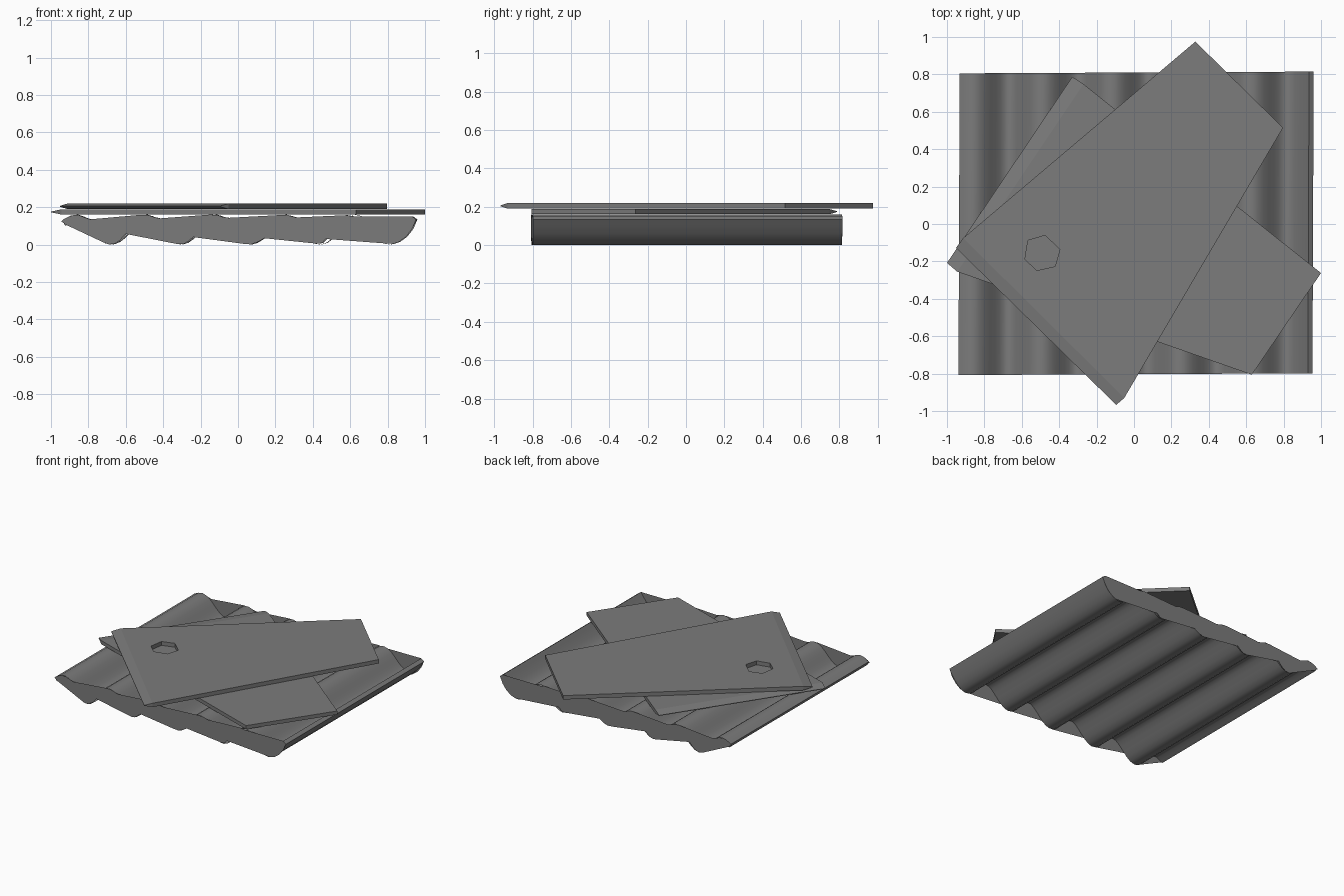
import bpy, bmesh, math
from mathutils import Vector

if "Cube" in bpy.data.objects:
    bpy.data.objects.remove(bpy.data.objects["Cube"])

grey = bpy.data.materials.new("slate grey")
grey.diffuse_color = (0.2, 0.2, 0.2, 1)
grey.use_nodes = True
grey.node_tree.nodes["Principled BSDF"].inputs["Base Color"].default_value = grey.diffuse_color


def make_object(name, bm):
    bmesh.ops.recalc_face_normals(bm, faces=bm.faces[:])
    mesh = bpy.data.meshes.new(name)
    bm.to_mesh(mesh)
    bm.free()
    ob = bpy.data.objects.new(name, mesh)
    bpy.context.collection.objects.link(ob)
    mesh.materials.append(grey)
    return ob


def loft(name, rings, caps=True):
    """Skin a stack of equal-length point loops and optionally cap both ends."""
    bm = bmesh.new()
    loops = [[bm.verts.new(p) for p in ring] for ring in rings]
    n = len(loops[0])
    for a, b in zip(loops, loops[1:]):
        for i in range(n):
            j = (i + 1) % n
            bm.faces.new((a[i], a[j], b[j], b[i]))
    if caps:
        bm.faces.new(loops[0])
        bm.faces.new(loops[-1])
    return make_object(name, bm)


def place(profile, y):
    """Put an x-z profile at depth y, with the sheet's slight turn about z."""
    return [Vector((x + .003 + .004 * y, y + .005 * x, z)) for x, z in profile]


Y_ENDS = (-.803, .81)

# Thin corrugated sheet: wavy centre line with constant thickness
PERIOD, CREST, AMP, MID, HALF = .372, -.866, .065, .080, .015
line = [Vector((-.932, .116))]
x = -.915
while x < .905:
    line.append(Vector((x, MID + AMP * math.cos(2 * math.pi * (x - CREST) / PERIOD))))
    x += PERIOD / 14
line += [Vector((.922, .113)), Vector((.942, .142))]
over, under = [], []
for i, p in enumerate(line):
    d = (line[min(i + 1, len(line) - 1)] - line[max(i - 1, 0)]).normalized()
    side = Vector((-d.y, d.x)) * HALF
    over.append(p + side)
    under.append(p - side)
outline = over + under[::-1]
sheet = loft("corrugated_sheet", [place(outline, y) for y in Y_ENDS], caps=False)
bpy.ops.object.select_all(action='DESELECT')
sheet.select_set(True)
bpy.context.view_layer.objects.active = sheet
bpy.ops.object.shade_smooth_by_angle(angle=0.8)

# Flat end plates that close most of each wave with a sawtooth outline
teeth = [(-.945, .124), (-.93, .137), (-.90, .152), (-.87, .158), (-.845, .155),
         (-.815, .143), (-.79, .135), (-.52, .159), (-.48, .157), (-.45, .147),
         (-.42, .140), (-.15, .160), (-.11, .158), (-.08, .147), (-.05, .143),
         (.23, .158), (.27, .156), (.31, .145), (.58, .157), (.62, .150),
         (.93, .151), (.953, .134), (.932, .085), (.90, .043), (.86, .014),
         (.83, .004), (.79, .006), (.47, .030), (.45, .008), (.42, .005),
         (.14, .034), (.11, .016), (.07, .001), (.03, .004), (-.24, .040),
         (-.265, .018), (-.29, .003), (-.32, .002), (-.60, .057), (-.63, .024),
         (-.66, .004), (-.69, .001), (-.72, .012), (-.92, .106)]
for name, y in zip(("front_end_plate", "back_end_plate"), Y_ENDS):
    bm = bmesh.new()
    bm.faces.new([bm.verts.new(p) for p in place(teeth, y)])
    make_object(name, bm)


# Flat boards, each with one edge (first two corners) ground to a blunt wedge
def board(name, tip, inner, far, z0, z1):
    mid, t = (z0 + z1) / 2, 0.002
    bm = bmesh.new()
    lo, hi = ([bm.verts.new((x, y, z)) for x, y in inner + far] for z in (z0, z1))
    tl, th = ([bm.verts.new((x, y, z)) for x, y in tip] for z in (mid - t, mid + t))
    bm.faces.new(lo)
    bm.faces.new(hi)
    for i in range(1, 4):
        j = (i + 1) % 4
        bm.faces.new((lo[i], lo[j], hi[j], hi[i]))
    for a, b in ((lo, tl), (tl, th), (th, hi)):
        bm.faces.new((a[0], a[1], b[1], b[0]))
    for k in (0, 1):
        bm.faces.new((lo[k], tl[k], th[k], hi[k]))
    return make_object(name, bm)


board("lower_board",
      [(-1.0, -.208), (-.33, .787)], [(-.945, -.255), (-.27, .748)],
      [(1.0, -.262), (.63, -.806)], .161, .188)
upper = board("upper_board",
              [(-.952, -.128), (-.095, -.967)], [(-.913, -.075), (-.052, -.93)],
              [(.797, .515), (.328, .975)], .190, .219)

# Six-sided hole through the upper board
hole = [(-.567, -.088), (-.476, -.061), (-.396, -.136),
        (-.422, -.227), (-.519, -.248), (-.583, -.189)]
cutter = loft("hole_cutter", [[(x, y, z) for x, y in hole] for z in (.17, .25)])
cutter.hide_render = True
mod = upper.modifiers.new("hole", 'BOOLEAN')
mod.operation, mod.solver, mod.object = 'DIFFERENCE', 'EXACT', cutter
bpy.context.view_layer.update()
cut_mesh = bpy.data.meshes.new_from_object(
    upper.evaluated_get(bpy.context.evaluated_depsgraph_get()))
upper.modifiers.clear()
upper.data = cut_mesh
bpy.data.objects.remove(cutter)
